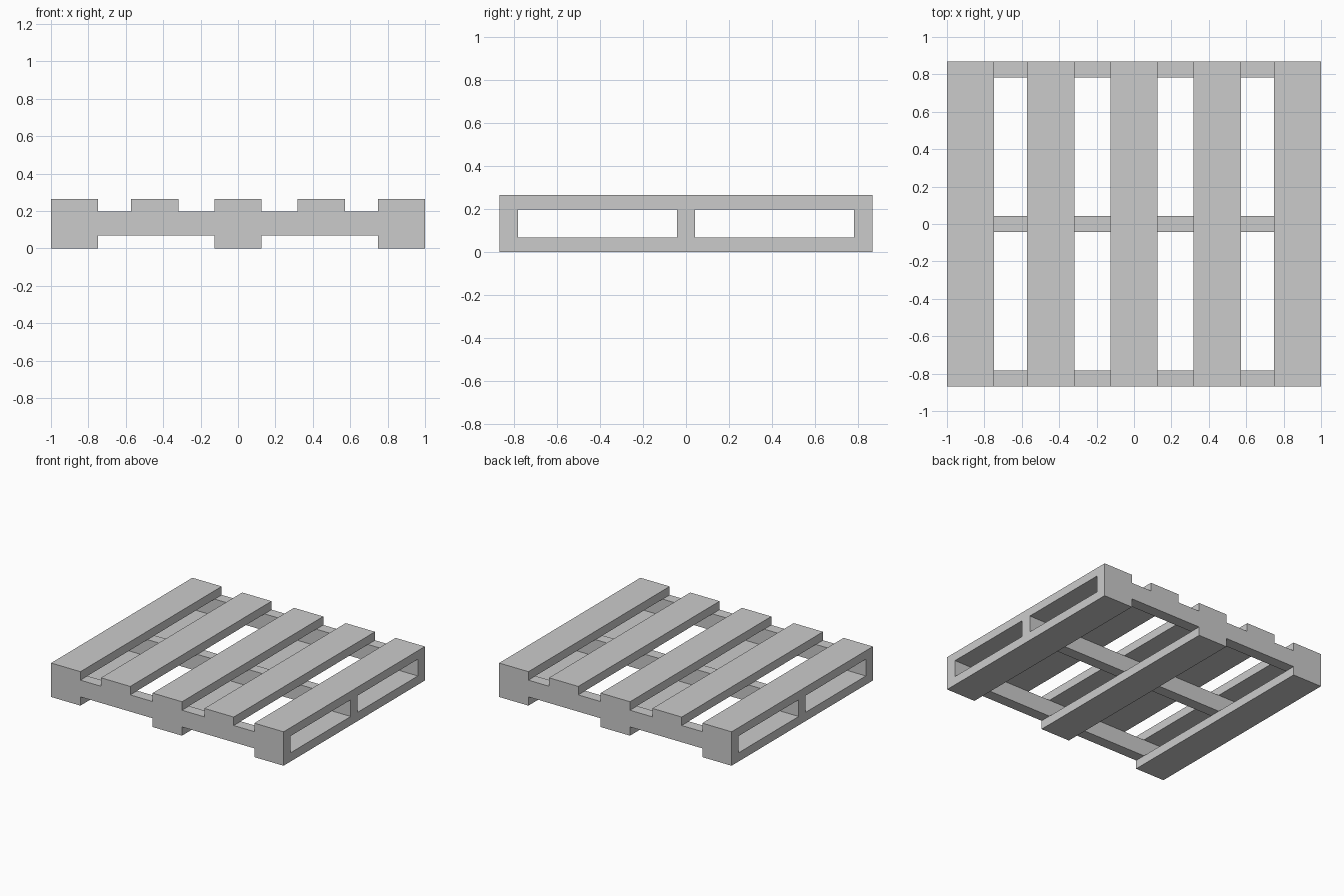
import bpy

if "Cube" in bpy.data.objects:
    bpy.data.objects.remove(bpy.data.objects["Cube"])

HALF_X, HALF_Y = 1.0, 0.868
Z_LOW, Z_MID, TOP = 0.068, 0.198, 0.264
BOARD_W = 0.252
BEAM_W = 0.086


def box(name, x, y, z):
    """Box spanning the (min, max) range on each axis."""
    bpy.ops.mesh.primitive_cube_add(size=1, location=[sum(r) / 2 for r in (x, y, z)])
    ob = bpy.context.object
    ob.name = name
    ob.scale = [r[1] - r[0] for r in (x, y, z)]
    bpy.ops.object.transform_apply(location=False, rotation=False, scale=True)
    return ob


def board(name, cx, z):
    box(name, (cx - BOARD_W / 2, cx + BOARD_W / 2), (-HALF_Y, HALF_Y), z)


edge = HALF_X - BOARD_W / 2

# Five deck boards on top
for i, cx in enumerate((-edge, -0.445, 0, 0.445, edge)):
    board(f"top_board_{i + 1}", cx, (Z_MID, TOP))

# Three runner boards underneath
for i, cx in enumerate((-edge, 0, edge)):
    board(f"bottom_board_{i + 1}", cx, (0, Z_LOW))

# Cross beams between the two layers
beam_y = HALF_Y - BEAM_W / 2
for name, cy in (("front", -beam_y), ("middle", 0), ("back", beam_y)):
    box(f"{name}_beam", (-HALF_X, HALF_X), (cy - BEAM_W / 2, cy + BEAM_W / 2), (Z_LOW, Z_MID))
